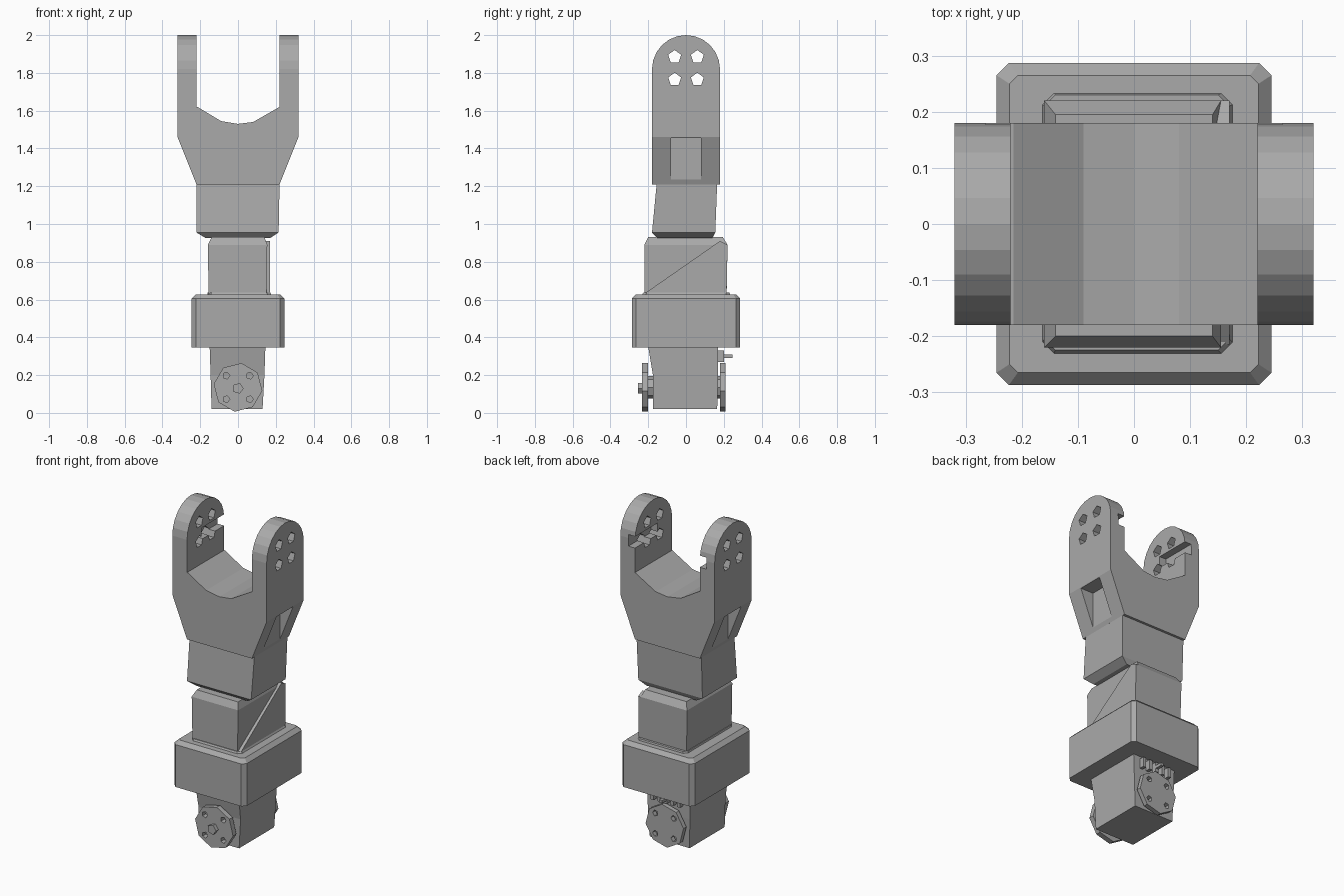
import bpy, bmesh
from math import sin, cos, pi, radians

cube = bpy.data.objects.get("Cube")
if cube:
    bpy.data.objects.remove(cube)

grey = bpy.data.materials.new("matte_grey")
grey.use_nodes = True
grey.diffuse_color = (0.4, 0.4, 0.4, 1)
shader = grey.node_tree.nodes["Principled BSDF"]
shader.inputs["Base Color"].default_value = (0.4, 0.4, 0.4, 1)
shader.inputs["Roughness"].default_value = 0.7


def finish(name, bm):
    bmesh.ops.recalc_face_normals(bm, faces=bm.faces)
    mesh = bpy.data.meshes.new(name)
    bm.to_mesh(mesh)
    bm.free()
    mesh.materials.append(grey)
    ob = bpy.data.objects.new(name, mesh)
    bpy.context.collection.objects.link(ob)
    return ob


def loft(name, rings):
    """Join point rings into a closed solid."""
    bm = bmesh.new()
    loops = [[bm.verts.new(p) for p in ring] for ring in rings]
    n = len(loops[0])
    for a, b in zip(loops, loops[1:]):
        for i in range(n):
            j = (i + 1) % n
            bm.faces.new((a[i], a[j], b[j], b[i]))
    bm.faces.new(loops[0])
    bm.faces.new(loops[-1])
    return finish(name, bm)


def rect(z, x0, x1, y0, y1, c=0.0):
    """Level rectangle, with cut corners when c is above zero."""
    if c == 0:
        return [(x0, y0, z), (x1, y0, z), (x1, y1, z), (x0, y1, z)]
    return [(x0 + c, y0, z), (x1 - c, y0, z), (x1, y0 + c, z), (x1, y1 - c, z),
            (x1 - c, y1, z), (x0 + c, y1, z), (x0, y1 - c, z), (x0, y0 + c, z)]


def box(name, x0, x1, y0, y1, z0, z1):
    return loft(name, [rect(z0, x0, x1, y0, y1), rect(z1, x0, x1, y0, y1)])


def along_x(name, profile, x0, x1):
    return loft(name, [[(x, y, z) for y, z in profile] for x in (x0, x1)])


def along_y(name, profile, y0, y1):
    return loft(name, [[(x, y, z) for x, z in profile] for y in (y0, y1)])


def ngon(a, b, r, n, turn=0.0):
    return [(a + r * cos(turn + 2 * pi * i / n), b + r * sin(turn + 2 * pi * i / n))
            for i in range(n)]


def cut(ob, cutters):
    for c in cutters:
        c.hide_render = True
        c.hide_viewport = True
        m = ob.modifiers.new("cut", "BOOLEAN")
        m.operation = "DIFFERENCE"
        m.solver = "EXACT"
        m.object = c
    bpy.context.view_layer.update()
    mesh = bpy.data.meshes.new_from_object(ob.evaluated_get(bpy.context.evaluated_depsgraph_get()))
    ob.modifiers.clear()
    ob.data = mesh
    for c in cutters:
        bpy.data.objects.remove(c)


# Fork base with sloping shoulders and a dished floor
yoke = along_y("fork_base", [(-.22, 1.21), (.22, 1.21), (.32, 1.46), (.32, 1.62), (.22, 1.62),
                             (.08, 1.54), (0, 1.53), (-.09, 1.545), (-.215, 1.62),
                             (-.32, 1.62), (-.32, 1.46)], -.18, .18)
cut(yoke, [box("shoulder_cutter", min(s * .23, s * .4), max(s * .23, s * .4),
               -.08, .08, 1.23, 1.455) for s in (-1, 1)])

# Round-topped fork arms with bolt holes and an inner slot open to the back
arch = [(-.18, 1.6), (.18, 1.6)] + [(.18 * cos(pi * i / 12), 1.82 + .18 * sin(pi * i / 12))
                                    for i in range(13)]
for side, s in (("left", 1), ("right", -1)):
    inner, outer = s * .22, s * .32
    arm = along_x(side + "_fork_arm", arch, inner, outer)
    cutters = [along_x("bolt_cutter", ngon(y, z, .036, 5, pi / 2), s * .15, s * .4)
               for y in (-.06, .06) for z in (1.765, 1.885)]
    cutters.append(box("slot_cutter", min(s * .15, s * .265), max(s * .15, s * .265),
                       -.04, .3, 1.77, 1.84))
    cut(arm, cutters)

# Stepped neck
loft("upper_neck", [rect(.925, -.17, .17, -.15, .14), rect(.955, -.22, .215, -.18, .155),
                    rect(1.215, -.22, .22, -.155, .165)])
loft("lower_neck", [rect(.62, -.155, .15, -.22, .215), rect(.89, -.16, .155, -.22, .22),
                    rect(.93, -.14, .14, -.2, .195)])

# Raised wedge below the diagonal on one side of the neck
along_x("neck_wedge", [(-.215, .635), (.215, .635), (.22, .89), (.18, .91)], .14, .17)

# Collar
loft("neck_flange", [rect(.62, -.165, .18, -.235, .235, .02), rect(.638, -.16, .17, -.225, .23, .02)])
loft("collar", [rect(.345, -.245, .245, -.287, .287, .022), rect(.605, -.245, .245, -.287, .287, .022),
                rect(.628, -.222, .222, -.265, .265, .015)])

# Lower joint housing
loft("joint_housing", [rect(.02, -.14, .13, -.175, .165), rect(.2, -.145, .14, -.175, .17),
                       rect(.35, -.15, .145, -.2, .17)])

# Joint discs with bolt holes, on short hubs
for name, y0, y1, inside in (("front", -.232, -.2, -.16), ("back", .18, .208, .15)):
    middle = (y0 + y1) / 2
    disc = along_y(name + "_joint_disc", ngon(0, .135, .13, 8, radians(82)), y0, y1)
    holes = [along_y("disc_cutter", ngon(.088 * cos(a), .135 + .088 * sin(a), .019, 5),
                     y0 - .02, y1 + .02)
             for a in (radians(45 + 90 * i) for i in range(4))]
    cut(disc, holes)
    along_y(name + "_hub", ngon(0, .135, .06, 8), min(inside, middle), max(inside, middle))
along_y("front_bolt", ngon(0, .13, .03, 5), -.255, -.22)

# Cooling fins above the back disc
for i in range(5):
    x = -.09 + .045 * i
    box("cooling_fin", x - .01, x + .01, .16, .2, .27, .33)
box("back_pin", -.01, .01, .16, .245, .29, .308)
